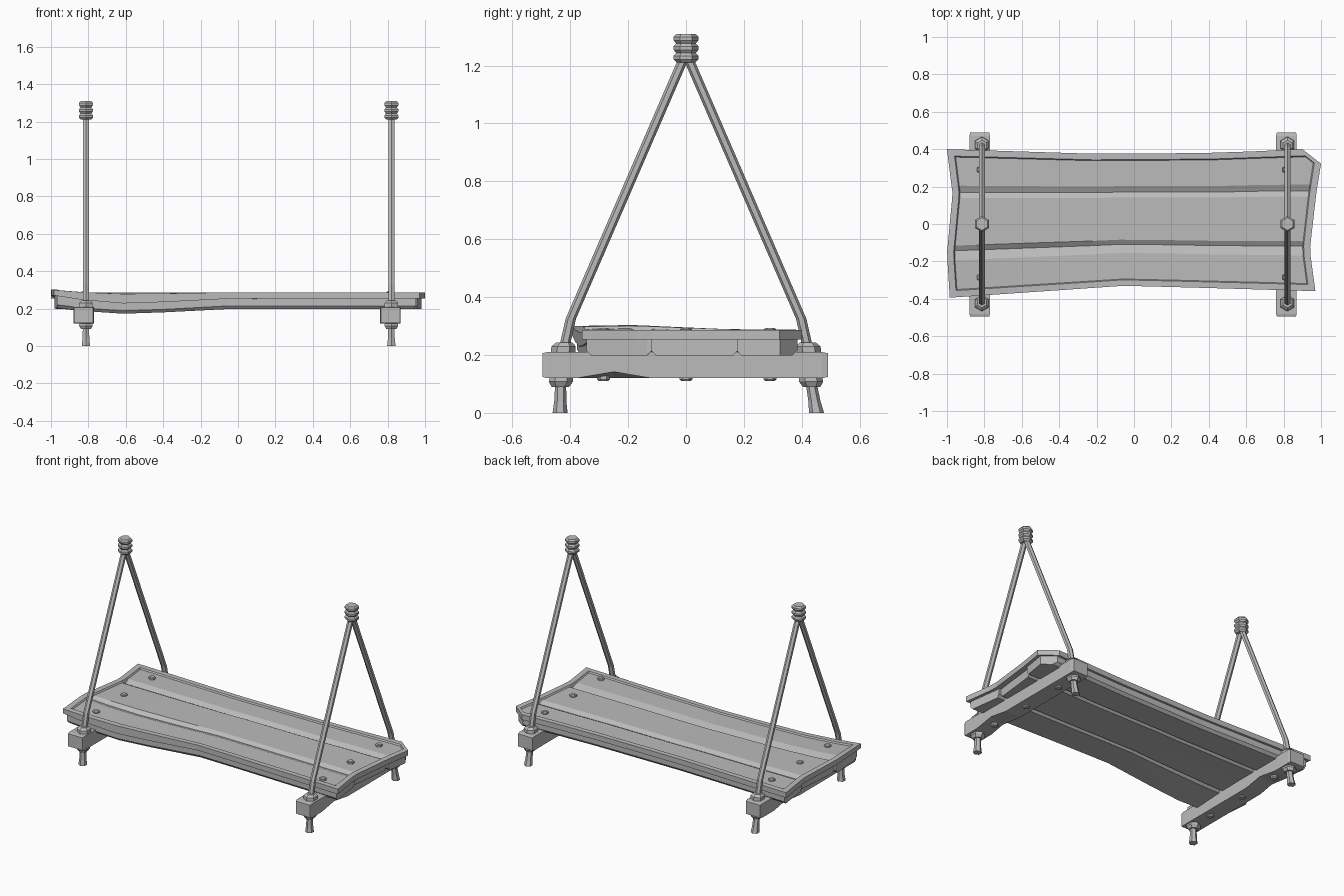
import bpy, bmesh, math

cube = bpy.data.objects.get("Cube")
if cube:
    bpy.data.objects.remove(cube, do_unlink=True)

grey = bpy.data.materials.new("plain grey")
grey.use_nodes = True
colour = (0.5, 0.5, 0.5, 1)
grey.diffuse_color = colour
grey.node_tree.nodes["Principled BSDF"].inputs["Base Color"].default_value = colour


def loft(name, rings):
    """Skin a row of closed rings and cap both ends."""
    bm = bmesh.new()
    rows = [[bm.verts.new(p) for p in ring] for ring in rings]
    n = len(rows[0])
    for a, b in zip(rows, rows[1:]):
        for i in range(n):
            j = (i + 1) % n
            bm.faces.new((a[i], a[j], b[j], b[i]))
    # Caps are strips between the two halves of the ring
    for row in (rows[0], rows[-1]):
        for i in range(n // 2 - 1):
            bm.faces.new((row[i], row[i + 1], row[n - 2 - i], row[n - 1 - i]))
    bmesh.ops.recalc_face_normals(bm, faces=bm.faces)
    mesh = bpy.data.meshes.new(name)
    bm.to_mesh(mesh)
    bm.free()
    mesh.materials.append(grey)
    obj = bpy.data.objects.new(name, mesh)
    bpy.context.collection.objects.link(obj)
    return obj


def curve(points, t):
    """Piecewise linear value through (position, value) pairs."""
    if t <= points[0][0]:
        return points[0][1]
    for (a, p), (b, q) in zip(points, points[1:]):
        if t <= b:
            return p + (q - p) * (t - a) / (b - a)
    return points[-1][1]


def hexagons(name, x, stations):
    """Six-sided turned part; stations are (y, z, radius), points along y."""
    rings = []
    for y, z, r in stations:
        angles = [math.radians(30 + 60 * k) for k in range(6)]
        rings.append([(x + r * math.cos(a), y + r * math.sin(a), z) for a in angles])
    return loft(name, rings)


# Worn outline of the board: ends across v, long edges along x
LEFT = [(0, -0.985), (0.3, -1), (0.7, -0.97), (1, -1)]
RIGHT = [(0, 0.97), (0.29, 0.94), (0.7, 0.975), (0.91, 1), (1, 0.9)]
FRONT = [(-1, -0.395), (-0.05, -0.33), (0.5, -0.345), (1, -0.36)]
BACK = [(-1, 0.4), (-0.2, 0.375), (0.45, 0.38), (0.9, 0.4), (1, 0.39)]
SAG = [(-1, 0.01), (-0.85, -0.01), (-0.62, -0.028), (-0.4, -0.02), (-0.05, 0)]
LIFT = [(-1, 0.016), (-0.8, 0.004), (-0.6, 0)]
CROSS = [(0, 0.7), (0.28, 1), (0.6, 0.2), (1, 0)]


def board_point(u, v, z):
    left, right = curve(LEFT, v), curve(RIGHT, v)
    x = left + (right - left) * u
    front, back = curve(FRONT, x), curve(BACK, x)
    y = front + (back - front) * v
    warp = curve(SAG, x) * max(0, 1 - 2.5 * v)
    if z > 0.23:
        warp = warp * (0.9 if z < 0.27 else 0.3) + curve(LIFT, x) * curve(CROSS, v)
    return x, y, z + warp


# Top of the seat: raised rim around planks parted by V grooves
RIM, FLOOR, GROOVE, UNDER = 0.287, 0.278, 0.262, 0.253
section = [(0, RIM), (0.045, RIM), (0.052, FLOOR), (0.25, FLOOR), (0.315, GROOVE),
           (0.35, FLOOR), (0.67, FLOOR), (0.71, GROOVE), (0.755, FLOOR),
           (0.91, FLOOR), (0.948, FLOOR), (0.955, RIM), (1, RIM)]
us = [0, 0.018, 0.021, 0.08, 0.19, 0.3, 0.4, 0.475, 0.6, 0.72, 0.85, 0.979, 0.982, 1]
rings = []
for u in us:
    rim = u < 0.02 or u > 0.98
    upper = [board_point(u, v, RIM if rim else z) for v, z in section]
    lower = [board_point(u, v, UNDER) for v, z in reversed(section)]
    rings.append(upper + lower)
loft("seat_top", rings)

# Three lower planks with chamfered long edges
for name, a, b, inset in (("front_plank", 0.02, 0.315, 0.01),
                          ("middle_plank", 0.315, 0.71, 0.018),
                          ("back_plank", 0.71, 0.98, 0.01)):
    rings = []
    for u in [inset] + us[3:-3] + [1 - inset]:
        vs = [a, a + 0.02, (a + b) / 2, b - 0.07, b - 0.02, b]
        top = [board_point(u, v, 0.256) for v in vs]
        base = [board_point(u, v, 0.215 if v in (a, b) else 0.198) for v in vs]
        rings.append(top + base[::-1])
    loft(name, rings)

# Cross beams, chipped along the lower edges
for side, x, chip_y in (("right", -0.825, 0.22), ("left", 0.815, -0.25)):
    rings = []
    for y in (-0.495, -0.48, chip_y - 0.13, chip_y, chip_y + 0.13, 0.47, 0.49):
        chip = 0.022 if y == chip_y else 0
        end = 0.004 if abs(y) > 0.485 else 0
        w = 0.055 - end
        rings.append([(x - w, y, 0.21 - end), (x + w, y, 0.21 - end),
                      (x + w, y, 0.12 + chip + end), (x - w + chip, y, 0.12 + end)])
    loft(side + "_beam", rings)

# Hanging rods, their fixings and the board bolts, at each end
for side, x in (("right", -0.813), ("left", 0.82)):
    for part, s in (("front", -1), ("back", 1)):
        tag = side + "_" + part
        lean = 0.018 if s > 0 else 0.002
        hexagons(tag + "_rod", x, [(s * 0.425, 0.19, 0.017), (s * 0.415, 0.25, 0.018),
                                   (s * 0.398, 0.325, 0.018), (s * 0.008, 1.225, 0.018)])
        hexagons(tag + "_upper_nut", x, [(s * 0.425, 0.205, 0.042), (s * 0.423, 0.23, 0.042),
                                         (s * 0.42, 0.243, 0.028)])
        hexagons(tag + "_lower_nut", x, [(s * 0.43, 0.125, 0.04), (s * 0.432, 0.108, 0.042),
                                         (s * 0.434, 0.09, 0.03)])
        hexagons(tag + "_stud", x, [(s * 0.433, 0.1, 0.019),
                                    (s * (0.433 + lean * 0.6), 0.04, 0.021),
                                    (s * (0.433 + lean), 0.0, 0.026)])
    # Ribbed collar joining the two rods
    ribs = [(0, 1.21, 0.032)]
    for k in range(3):
        z = 1.212 + k * 0.033
        ribs += [(0, z + 0.009, 0.043), (0, z + 0.021, 0.043), (0, z + 0.031, 0.034)]
    hexagons(side + "_collar", x, ribs)
    for label, y in (("front", -0.285), ("middle", 0), ("back", 0.29)):
        hexagons(side + "_" + label + "_bolt_head", x - 0.008,
                 [(y, 0.265, 0.021), (y, 0.288, 0.021), (y, 0.294, 0.015)])
        hexagons(side + "_" + label + "_bolt_end", x - 0.005,
                 [(y, 0.15, 0.022), (y, 0.116, 0.022), (y, 0.11, 0.017)])
